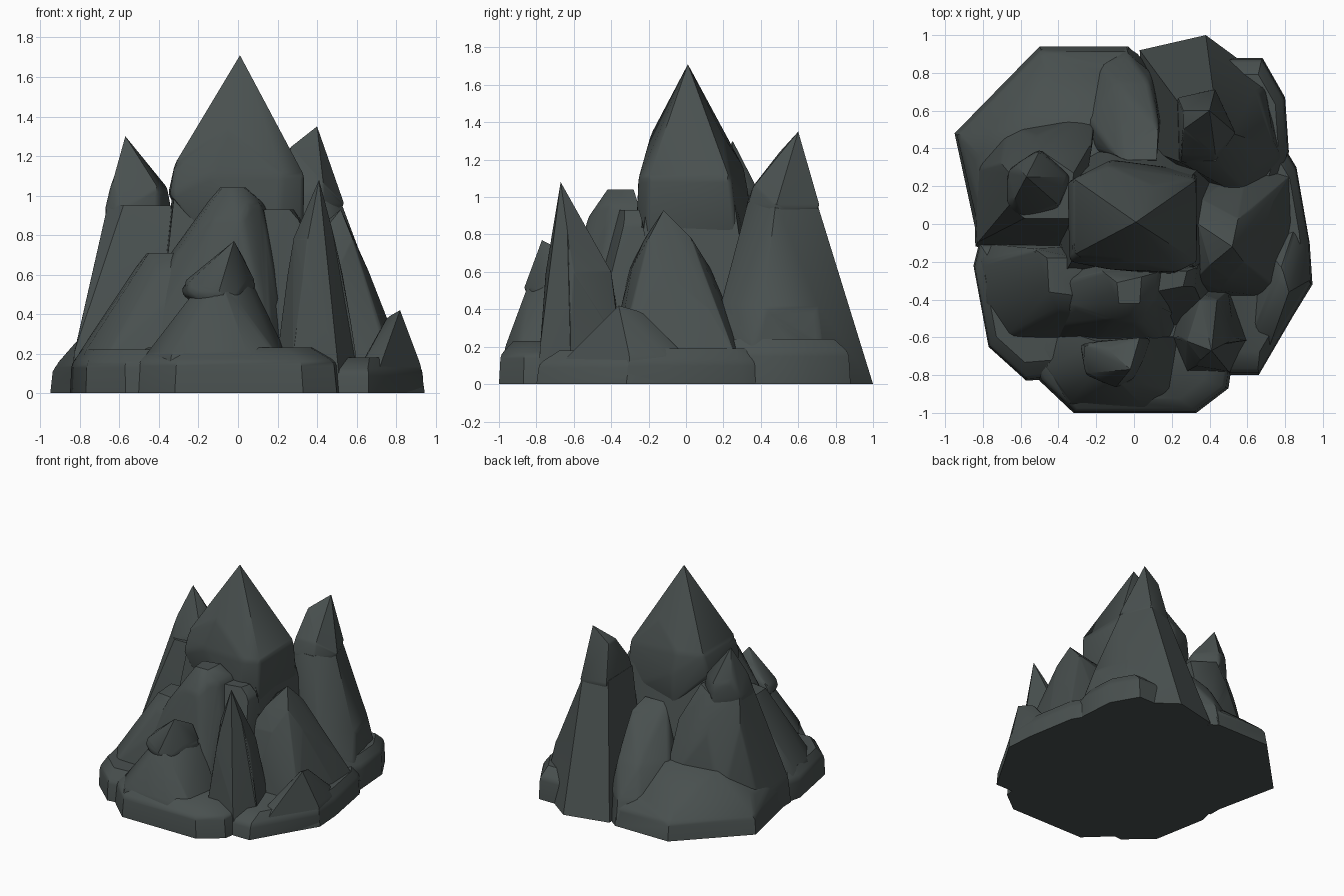
import bpy, bmesh, math

stone = bpy.data.materials.new("dark slate")
stone.diffuse_color = (0.066, 0.080, 0.078, 1)


def rock(name, *rings, soft=0.022):
    """Faceted rock: convex hull of rings, each ring is (z, [(x, y), ...]), with softened edges."""
    bm = bmesh.new()
    for z, pts in rings:
        for x, y in pts:
            bm.verts.new((x, y, z))
    res = bmesh.ops.convex_hull(bm, input=bm.verts[:])
    junk = {e for e in res["geom_interior"] + res["geom_unused"] if isinstance(e, bmesh.types.BMVert)}
    bmesh.ops.delete(bm, geom=list(junk), context='VERTS')
    bmesh.ops.dissolve_limit(bm, angle_limit=math.radians(3), verts=bm.verts[:], edges=bm.edges[:])
    bmesh.ops.recalc_face_normals(bm, faces=bm.faces[:])
    # soften edges, but keep the tip and the ground outline crisp
    tip = max(v.co.z for v in bm.verts)
    edges = [e for e in bm.edges if min(v.co.z for v in e.verts) > 0.02
             and max(v.co.z for v in e.verts) < tip - 0.001]
    bmesh.ops.bevel(bm, geom=edges, offset=soft, segments=2, profile=0.5,
                    affect='EDGES', clamp_overlap=True)
    me = bpy.data.meshes.new(name)
    bm.to_mesh(me)
    bm.free()
    me.materials.append(stone)
    ob = bpy.data.objects.new(name, me)
    bpy.context.collection.objects.link(ob)
    bpy.ops.object.select_all(action='DESELECT')
    ob.select_set(True)
    bpy.context.view_layer.objects.active = ob
    bpy.ops.object.shade_smooth_by_angle(angle=math.radians(35))


def skirt(name, outline, h, top=0.07, s=0.75):
    """Low ground slab with a chamfered rim."""
    cx = sum(p[0] for p in outline) / len(outline)
    cy = sum(p[1] for p in outline) / len(outline)
    ring = lambda k: [(cx + (x - cx) * k, cy + (y - cy) * k) for x, y in outline]
    rock(name, (0, outline), (h, ring(0.97)), (h + top, ring(s)))


# ground slabs
skirt("front_base", [(-0.32, -1), (0.33, -1), (0.5, -0.87), (0.54, -0.6), (0.3, -0.3),
                     (-0.5, -0.3), (-0.6, -0.65), (-0.5, -0.83)], 0.16)
skirt("front_right_base", [(0.3, -0.8), (0.66, -0.8), (0.94, -0.32), (0.93, -0.1), (0.86, 0.1),
                           (0.4, 0.1)], 0.11)
skirt("right_base", [(0.94, -0.32), (0.93, -0.1), (0.88, 0.12), (0.86, 0.3), (0.8, 0.4),
                     (0.3, 0.4), (0.3, -0.3)], 0.12)
skirt("back_right_base", [(0.3, 0.88), (0.68, 0.88), (0.8, 0.67), (0.82, 0.38), (0.75, 0.15),
                          (0.2, 0.2)], 0.17)
skirt("left_base", [(-0.57, -0.83), (-0.77, -0.65), (-0.82, -0.38), (-0.85, -0.22), (-0.82, -0.1),
                    (-0.2, -0.1), (-0.2, -0.8)], 0.15)
rock("back_left_base",
     (0, [(-0.95, 0.48), (-0.5, 0.94), (-0.03, 0.94), (0.05, 0.85), (0, 0), (-0.82, -0.12)]),
     (0.13, [(-0.935, 0.47), (-0.49, 0.92), (-0.04, 0.92), (-0.81, -0.1)]),
     (0.25, [(-0.83, 0.35), (-0.45, 0.78), (-0.1, 0.8), (-0.78, 0)]),
     (0.42, [(-0.62, 0.5), (-0.2, 0.58), (0, 0.5), (-0.3, 0.1)]))

# central peak
rock("main_peak_cap",
     (1.71, [(0.01, 0.01)]),
     (1.33, [(-0.06, -0.19), (0.21, -0.12), (-0.2, 0.15), (0.1, 0.2)]),
     (1.16, [(-0.32, 0.24), (-0.32, -0.17), (-0.13, 0.31)]),
     (1.10, [(0.33, 0.24), (0.335, -0.2), (0.22, -0.255), (-0.14, -0.24)]),
     (1.00, [(-0.355, 0.22), (-0.345, -0.2), (-0.12, 0.34)]),
     (0.75, [(0.33, 0.28), (0.33, -0.21), (0.2, -0.27), (-0.14, -0.22), (-0.12, 0.34)]))
rock("main_peak_body",
     (1.03, [(-0.33, 0.2), (-0.32, -0.18), (0.28, -0.2), (0.3, 0.25), (-0.1, 0.29)]),
     (0.65, [(-0.38, 0.2), (-0.36, -0.25), (0.36, -0.25), (0.36, 0.3), (-0.14, 0.36)]),
     (0, [(-0.45, 0.3), (-0.4, -0.35), (0.4, -0.35), (0.45, 0.4), (-0.1, 0.5)]))

# back right peak
rock("back_right_cap",
     (1.35, [(0.4, 0.6)]),
     (1.24, [(0.26, 0.5), (0.26, 0.6)]),
     (1.06, [(0.43, 0.36), (0.25, 0.36)]),
     (0.95, [(0.54, 0.48), (0.43, 0.715), (0.23, 0.67), (0.43, 0.33), (0.24, 0.32)]),
     (0.85, [(0.5, 0.48), (0.42, 0.68), (0.24, 0.65), (0.42, 0.34), (0.25, 0.33)]))
rock("back_right_body",
     (0.97, [(0.52, 0.48), (0.42, 0.7), (0.23, 0.65), (0.43, 0.33), (0.24, 0.33)]),
     (0.4, [(0.74, 0.42), (0.2, 0.3), (0.6, 0.2), (0.66, 0.7)]),
     (0.2, [(0.78, 0.35), (0.62, 0.12), (0.7, 0.72), (0.47, 0.87)]),
     (0, [(0.03, 0.92), (0.38, 1.0), (0.06, 0.4), (0.5, 0.87), (0.72, 0.75), (0.8, 0.35),
          (0.64, 0.1)]))

# back left peak
rock("back_left_cap",
     (1.30, [(-0.57, 0.25)]),
     (1.07, [(-0.64, 0.13), (-0.62, 0.32)]),
     (1.03, [(-0.35, 0.25), (-0.4, 0.1), (-0.5, 0.39)]),
     (0.92, [(-0.675, 0.28), (-0.675, 0.1), (-0.6, 0.03), (-0.5, 0.4), (-0.33, 0.25), (-0.4, 0.08)]),
     (0.8, [(-0.64, 0.26), (-0.64, 0.1), (-0.5, 0.37), (-0.35, 0.25), (-0.4, 0.1)]))
rock("back_left_body",
     (0.95, [(-0.66, 0.27), (-0.66, 0.1), (-0.58, 0.03), (-0.48, 0.38), (-0.32, 0.27), (-0.34, 0.03)]),
     (0.7, [(-0.71, 0.33), (-0.52, 0.47), (-0.22, 0.42), (-0.72, 0.06), (-0.3, -0.05)]),
     (0.2, [(-0.83, 0.3), (-0.67, 0.52), (-0.2, 0.6), (-0.83, -0.1), (-0.3, -0.15)]),
     (0, [(-0.85, 0.3), (-0.84, -0.12), (-0.2, 0.6), (-0.3, -0.15)]))

# broad buttress between the two back peaks
rock("back_buttress",
     (0.76, [(-0.04, 0.34), (0.12, 0.34)]),
     (0.70, [(-0.1, 0.36), (0.02, 0.46), (0.13, 0.52)]),
     (0.42, [(-0.21, 0.42), (-0.24, 0.55), (-0.1, 0.75), (0.08, 0.75), (0.14, 0.55)]),
     (0.2, [(-0.29, 0.6), (-0.18, 0.84), (-0.03, 0.9), (0.1, 0.8)]),
     (0, [(-0.3, 0.65), (-0.18, 0.9), (-0.04, 0.94), (0.02, 0.9), (0.12, 0.75), (0.1, 0.3),
          (-0.25, 0.3)]))

# front left ridge
rock("left_ridge",
     (0.71, [(-0.46, -0.18), (-0.45, -0.36), (-0.3, -0.18), (-0.3, -0.38)]),
     (0.62, [(-0.4, -0.46), (-0.2, -0.5), (-0.53, -0.13)]),
     (0.2, [(-0.81, -0.2), (-0.78, -0.42), (-0.66, -0.6), (-0.15, -0.62)]),
     (0, [(-0.85, -0.22), (-0.81, -0.42), (-0.68, -0.63), (0, -0.64), (-0.82, -0.1), (0, -0.1)]))
rock("front_ridge",
     (1.04, [(-0.09, -0.31), (-0.08, -0.42), (0.03, -0.42), (0.04, -0.28)]),
     (0.95, [(-0.17, -0.25), (0.12, -0.4), (0.14, -0.25), (0.06, -0.47)]),
     (0.88, [(-0.12, -0.51), (0.02, -0.53)]),
     (0.70, [(-0.35, -0.3), (-0.32, -0.44)]),
     (0.25, [(-0.5, -0.55), (-0.25, -0.66), (0.15, -0.66), (0.26, -0.5)]),
     (0, [(-0.5, -0.6), (0.2, -0.68), (0.3, -0.4), (0.2, -0.1), (-0.4, -0.1)]))
rock("ridge_shoulder",
     (0.93, [(0.1, -0.25), (0.28, -0.25), (0.26, -0.33), (0.1, -0.36)]),
     (0.86, [(0.33, -0.23), (0.32, -0.33)]),
     (0.4, [(0.1, -0.52), (0.36, -0.45)]),
     (0, [(0.05, -0.6), (0.42, -0.55), (0.44, -0.1), (0.1, -0.1)]))

# front peak
rock("front_cap",
     (0.77, [(-0.02, -0.77)]),
     (0.68, [(-0.13, -0.66), (0.03, -0.6)]),
     (0.56, [(-0.28, -0.63), (0.09, -0.6), (0.05, -0.72), (-0.25, -0.79)]),
     (0.50, [(-0.285, -0.64), (-0.26, -0.8), (-0.1, -0.87), (0.0, -0.82), (0.07, -0.65)]),
     (0.43, [(-0.2, -0.64), (-0.14, -0.82), (-0.03, -0.82), (0.08, -0.65)]))
rock("front_body",
     (0.54, [(-0.2, -0.62), (-0.2, -0.77), (-0.08, -0.84), (0.05, -0.72), (0.08, -0.6)]),
     (0.44, [(-0.25, -0.78), (-0.21, -0.84), (0.02, -0.85), (0.12, -0.65)]),
     (0.19, [(-0.47, -0.76), (-0.34, -0.95), (0.05, -0.97), (0.2, -0.9), (0.25, -0.6), (-0.42, -0.55)]),
     (0, [(-0.49, -0.8), (-0.33, -0.99), (0.2, -0.98), (0.25, -0.6), (-0.4, -0.5)]))

# front right spike
rock("front_right_spike",
     (1.08, [(0.41, -0.67)]),
     (0.78, [(0.28, -0.62), (0.35, -0.72), (0.49, -0.63), (0.43, -0.52)]),
     (0.6, [(0.25, -0.6), (0.33, -0.75), (0.46, -0.74), (0.53, -0.6), (0.44, -0.4), (0.35, -0.4)]),
     (0.2, [(0.2, -0.6), (0.28, -0.78), (0.5, -0.78), (0.6, -0.62), (0.5, -0.35), (0.3, -0.34)]),
     (0, [(0.18, -0.6), (0.27, -0.79), (0.52, -0.79), (0.62, -0.6), (0.5, -0.33), (0.25, -0.33)]),
     soft=0.012)

# right side peak and its small foot rock
rock("right_peak",
     (0.93, [(0.52, -0.12)]),
     (0.78, [(0.4, -0.22), (0.34, 0), (0.55, 0.03), (0.58, -0.2)]),
     (0.62, [(0.5, -0.29), (0.66, -0.13), (0.63, 0.08), (0.36, 0.13), (0.32, -0.3)]),
     (0.4, [(0.45, -0.35), (0.64, -0.32), (0.73, -0.15), (0.74, 0.12), (0.5, 0.22)]),
     (0.16, [(0.84, 0.02), (0.83, 0.26), (0.78, -0.35), (0.6, 0.33)]),
     (0, [(0.87, 0), (0.86, 0.27), (0.8, -0.4), (0.4, -0.4), (0.3, 0.3)]))
rock("right_foot_rock",
     (0.42, [(0.82, -0.36)]),
     (0.38, [(0.75, -0.3), (0.78, -0.22)]),
     (0.14, [(0.925, -0.3), (0.91, -0.1), (0.72, -0.64), (0.62, -0.6), (0.86, 0.02)]),
     (0, [(0.945, -0.32), (0.93, -0.1), (0.7, -0.72), (0.58, -0.6), (0.87, 0.08), (0.6, 0)]))
